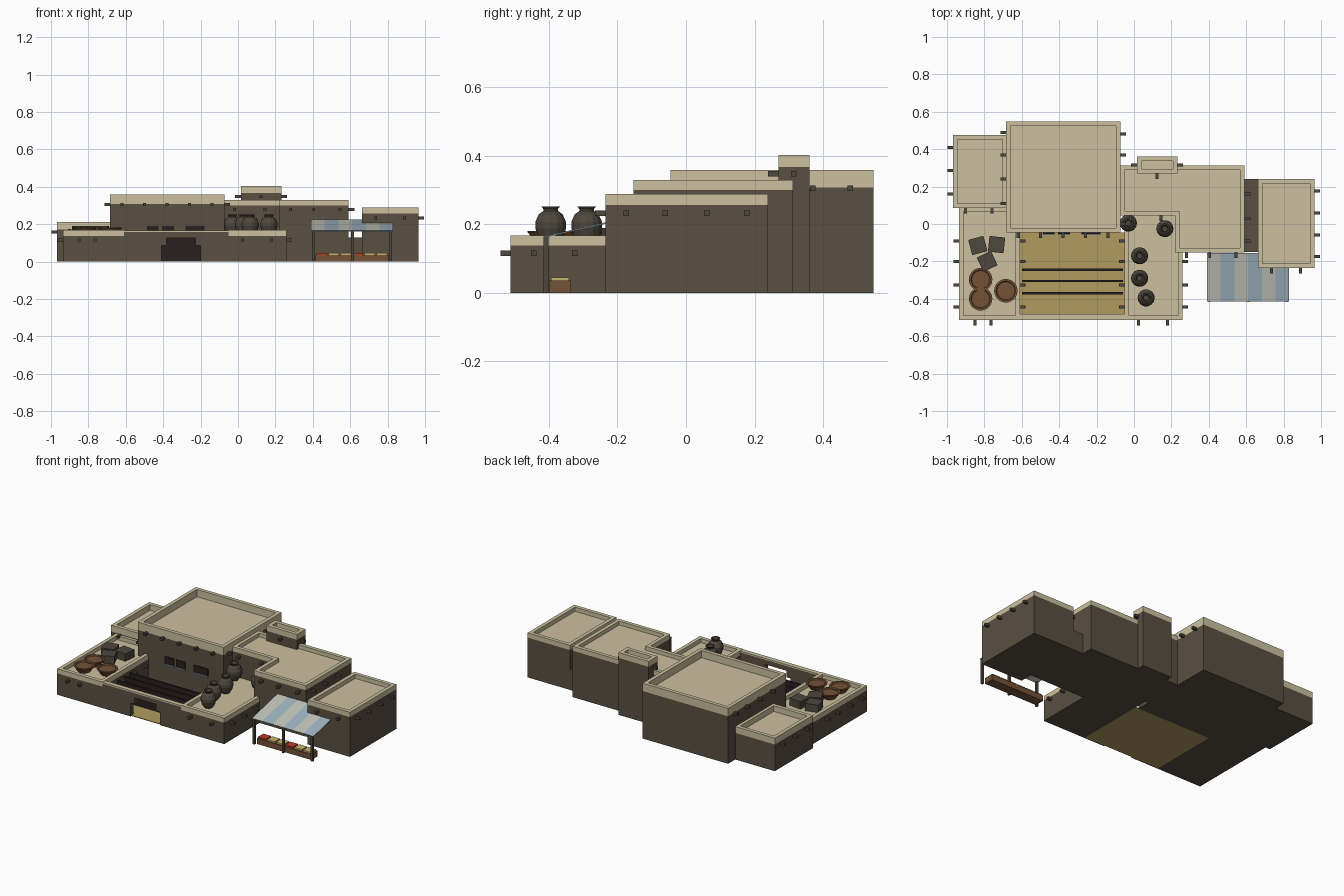
import bpy, bmesh, math
from mathutils import Matrix, Vector

cube = bpy.data.objects.get("Cube")
if cube:
    bpy.data.objects.remove(cube)


def material(name, r, g, b):
    m = bpy.data.materials.new(name)
    m.use_nodes = True
    m.diffuse_color = (r, g, b, 1)
    m.node_tree.nodes["Principled BSDF"].inputs["Base Color"].default_value = (r, g, b, 1)
    return m


WALL = material("mud wall", .10, .08, .054)
CREAM = material("cream plaster", .60, .53, .35)
SAND = material("sand", .44, .33, .115)
WOOD = material("brown wood", .18, .085, .038)
DARK = material("dark opening", .022, .014, .014)
PALE = material("pale cloth", .53, .55, .49)
BLUE = material("blue cloth", .34, .45, .52)
RED = material("red produce", .5, .04, .02)
TAN = material("yellow produce", .58, .46, .16)
CLAY = material("dark clay", .075, .063, .047)


def finish(bm, name, *mats):
    bmesh.ops.recalc_face_normals(bm, faces=bm.faces)
    me = bpy.data.meshes.new(name)
    bm.to_mesh(me)
    bm.free()
    for m in mats:
        me.materials.append(m)
    ob = bpy.data.objects.new(name, me)
    bpy.context.collection.objects.link(ob)
    return ob


def box(name, mat, x, y, z, turn=0):
    """Box from (low, high) pairs, turned about its own centre."""
    bm = bmesh.new()
    size = [b - a for a, b in (x, y, z)]
    mid = Vector([(a + b) / 2 for a, b in (x, y, z)])
    bmesh.ops.create_cube(bm, size=1, matrix=Matrix.Translation(mid)
                          @ Matrix.Rotation(math.radians(turn), 4, 'Z')
                          @ Matrix.Diagonal((*size, 1)))
    return finish(bm, name, mat)


def building(name, outline, wall_top, top, rim=.024):
    """Walls with a plaster band, parapet and sunken roof."""
    bm = bmesh.new()
    bm.faces.new([bm.verts.new((x, y, 0)) for x, y in reversed(outline)])
    face = bm.faces.new([bm.verts.new((x, y, 0)) for x, y in outline])

    def raise_face(f, h):
        f = bmesh.ops.extrude_discrete_faces(bm, faces=[f])['faces'][0]
        bmesh.ops.translate(bm, verts=f.verts, vec=(0, 0, h))
        return f

    face = raise_face(face, wall_top)
    face = raise_face(face, top - wall_top)
    bmesh.ops.inset_region(bm, faces=[face], thickness=rim, use_even_offset=True)
    raise_face(face, wall_top - top + .004)
    bmesh.ops.remove_doubles(bm, verts=bm.verts, dist=.0001)
    for f in bm.faces:
        f.material_index = int(f.calc_center_median().z > wall_top)
    return finish(bm, name, WALL, CREAM)


def rect(x0, x1, y0, y1):
    return [(x0, y0), (x1, y0), (x1, y1), (x0, y1)]


def beam_ends(name, axis, wall, out, z, spots):
    """Row of beam ends sticking out of a wall along an axis."""
    reach = sorted((wall - out * .01, wall + out * .03))
    for s in spots:
        side = (s - .008, s + .008)
        x, y = (reach, side) if axis == 'x' else (side, reach)
        box(name, CLAY, x, y, (z - .008, z + .008))


def lathe(name, mat, profile, x, y, z, sides=14):
    bm = bmesh.new()
    rings = []
    for r, h in profile:
        rings.append([bm.verts.new((x + r * math.cos(a), y + r * math.sin(a), z + h))
                      for a in (math.tau * i / sides for i in range(sides))])
    for lo, hi in zip(rings, rings[1:]):
        for i in range(sides):
            j = (i + 1) % sides
            bm.faces.new((lo[i], lo[j], hi[j], hi[i]))
    bm.faces.new(rings[0][::-1])
    bm.faces.new(rings[-1])
    return finish(bm, name, mat)


# Buildings
building("main_house", rect(-.685, -.072, -.045, .548), .307, .358)
building("back_left_house", rect(-.968, -.68, .085, .475), .172, .213)
building("left_terrace", rect(-.935, -.61, -.512, .09), .138, .168)
building("right_terrace", rect(-.05, .26, -.512, .1), .138, .168)
building("middle_house", [(-.075, .045), (.22, .045), (.22, -.153),
                          (.592, -.153), (.592, .313), (-.075, .313)], .30, .329)
building("tower", rect(.015, .232, .27, .36), .368, .403)
building("right_house", rect(.663, .965, -.235, .24), .257, .288)
box("passage_block", WALL, (.59, .665), (-.15, .24), (0, .13))

# Courtyard with a stepped doorway
box("courtyard_floor", SAND, (-.61, -.05), (-.505, -.045), (0, .004))
fy = (-.512, -.482)
box("front_wall_left", WALL, (-.61, -.41), fy, (0, .157))
box("front_wall_right", WALL, (-.2, -.05), fy, (0, .157))
box("door_lintel", WALL, (-.41, -.2), fy, (.127, .157))
box("door_step_left", WALL, (-.41, -.382), fy, (.085, .127))
box("door_step_right", WALL, (-.228, -.2), fy, (.085, .127))
box("front_wall_cap", CREAM, (-.63, -.03), fy, (.157, .166))
for y in (-.245, -.305, -.37):
    box("courtyard_screen", DARK, (-.6, -.06), (y - .006, y + .006), (.004, .13))

# Windows and sills on the main house
for x0, x1 in ((-.487, -.425), (-.405, -.343), (-.28, -.18)):
    box("window", DARK, (x0, x1), (-.053, -.044), (.145, .19))
    box("window_sill", BLUE, (x0, x1), (-.06, -.044), (.138, .145))

# Beam ends
beam_ends("main_beam", 'y', -.045, -1, .305, (-.62, -.5, -.38, -.26, -.14))
beam_ends("main_beam", 'x', -.685, -1, .305, (.49, .37, .24, .11))
beam_ends("main_beam", 'x', -.072, 1, .305, (.48, .37, 0))
beam_ends("back_left_beam", 'x', -.968, -1, .157, (.41, .285, .16))
beam_ends("back_left_beam", 'y', .085, -1, .165, (-.9, -.76))
terrace_rows = (-.09, -.2, -.325, -.445)
for wall, out in ((-.935, -1), (-.61, 1), (-.05, -1)):
    beam_ends("terrace_beam", 'x', wall, out, .115, terrace_rows)
beam_ends("terrace_beam", 'x', .26, 1, .115, terrace_rows[1:])
beam_ends("terrace_beam", 'y', -.512, -1, .115, (-.85, -.765, .025, .18))
beam_ends("middle_beam", 'y', -.153, -1, .278, (.28, .405, .545))
beam_ends("middle_beam", 'y', .045, -1, .278, (-.02, .145))
beam_ends("middle_beam", 'x', .592, 1, .278, (-.09, .03, .16))
beam_ends("tower_beam", 'y', .27, -1, .348, (.122,))
for wall, out in ((.015, -1), (.232, 1)):
    beam_ends("tower_beam", 'x', wall, out, .348, (.315,))
beam_ends("right_beam", 'x', .965, 1, .232, (-.175, -.06, .06, .177))
beam_ends("right_beam", 'y', -.235, -1, .232, (.735, .89))

# Storage jars
jar = [(.022, 0), (.038, .02), (.046, .048), (.046, .066), (.036, .088),
       (.022, .098), (.022, .104), (.028, .111), (.02, .111), (.015, .09)]
for x, y in ((-.03, .005), (.165, -.025), (.03, -.17), (.03, -.29), (.065, -.395)):
    ob = lathe("storage_jar", CLAY, jar, x, y, .141)

# Baskets and crates on the left terrace
basket = [(.035, 0), (.063, .036), (.063, .04), (.052, .04), (.048, .034)]
for x, y in ((-.82, -.297), (-.82, -.4), (-.685, -.357)):
    lathe("basket", WOOD, basket, x, y, .141, 18)
for x, y, turn in ((-.835, -.115, 15), (-.735, -.11, -6), (-.785, -.2, 25)):
    box("crate", CLAY, (x - .042, x + .042), (y - .042, y + .042), (.141, .19), turn)

# Market awning with striped cloth and posts
bm = bmesh.new()
stripes = 6
rows = []
for y, z in ((-.415, .165), (-.155, .224)):
    rows.append([bm.verts.new((.39 + .44 * i / stripes, y, z)) for i in range(stripes + 1)])
for i in range(stripes):
    f = bm.faces.new((rows[0][i], rows[0][i + 1], rows[1][i + 1], rows[1][i]))
    f.material_index = i % 2
awning = finish(bm, "awning", PALE, BLUE)
awning.modifiers.new("thickness", 'SOLIDIFY').thickness = .004
for x in (.402, .612, .817):
    box("awning_post", CLAY, (x - .007, x + .007), (-.416, -.402), (0, .164))

# Market stall with produce trays
box("stall_base", WOOD, (.415, .805), (-.4, -.335), (0, .036))
for i in range(6):
    x = .42 + i * .064
    box("produce", TAN if i % 3 else RED, (x, x + .056), (-.394, -.341), (.03, .045))
